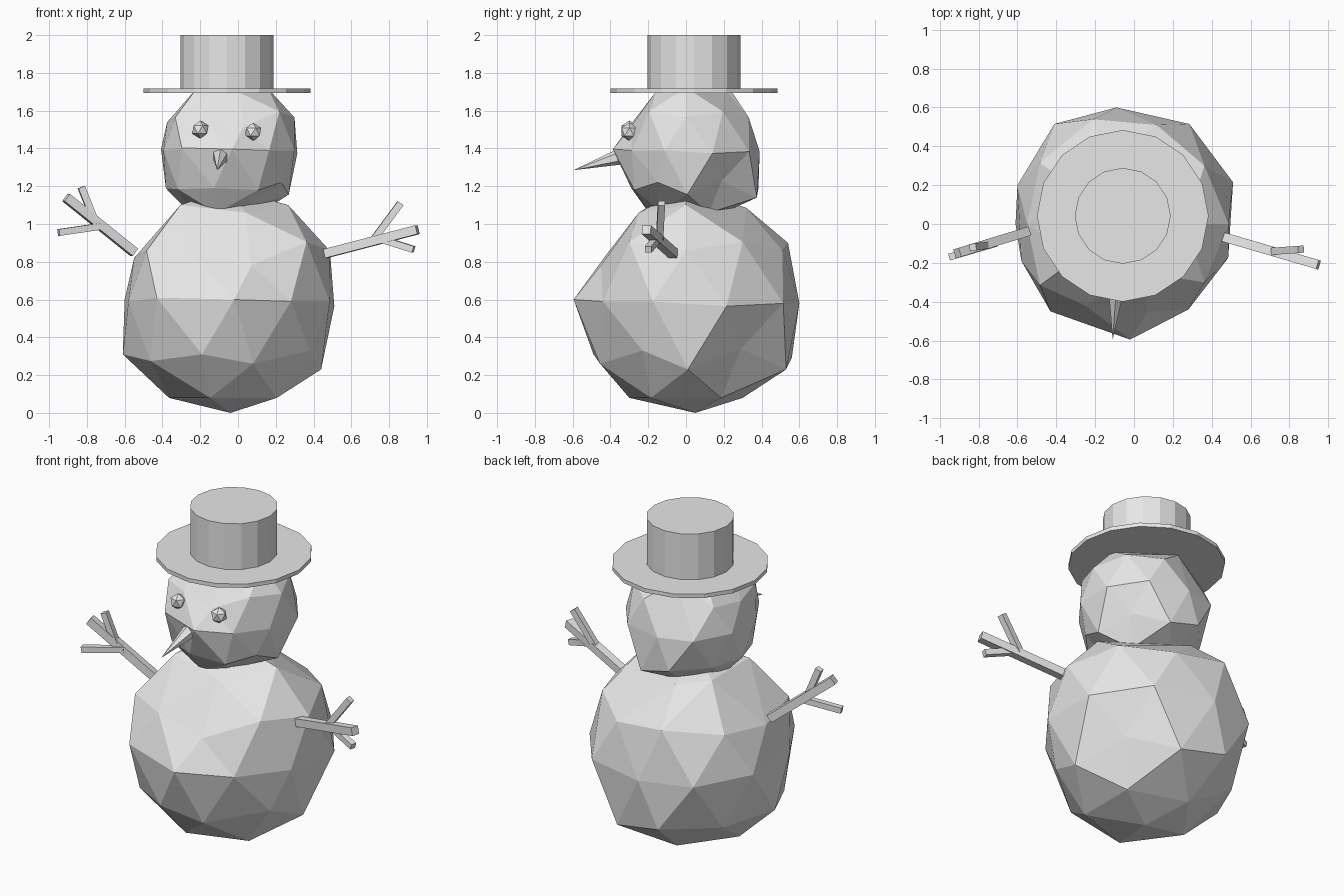
import bpy
from mathutils import Vector

if "Cube" in bpy.data.objects:
    bpy.data.objects.remove(bpy.data.objects["Cube"], do_unlink=True)

grey = bpy.data.materials.new("plain_grey")
grey.use_nodes = True
COLOUR = (0.8, 0.8, 0.8, 1.0)
grey.diffuse_color = COLOUR
grey.node_tree.nodes["Principled BSDF"].inputs["Base Color"].default_value = COLOUR


def finish(name):
    ob = bpy.context.object
    ob.name = name
    ob.data.materials.append(grey)
    return ob


# Hand-packed dents and bumps: the nearest vertex of a 0.6 ball moves here
PACKED = [
    (.03, -.595, .01), (.33, -.44, 0), (-.38, -.45, .02),
    (.56, .215, -.025), (.335, .515, -.01), (-.04, .6, -.01),
    (.01, .05, -.59), (.49, .01, -.36), (-.56, 0, -.28),
    (-.50, 0, .23), (.15, .53, -.36), (.36, .29, -.25),
    (-.14, -.49, -.28), (.13, -.455, -.33), (.12, -.45, .19),
    (-.20, -.42, .25), (.09, -.25, .47), (-.36, .515, 0),
    (-.55, .20, .01), (-.53, -.19, 0), (.535, -.175, 0),
    (.43, -.23, -.26), (-.15, .56, -.30), (-.16, .54, .31),
    (-.10, .32, .495),
]
# Further shaping of the head only: chin drawn in, back of the head fuller
HEAD_PACKED = [
    (-.51, 0, -.31), (-.12, -.446, -.308), (.24, -.42, -.323),
    (.10, -.215, -.485), (.15, .577, -.385), (-.154, .59, -.308),
    (-.158, .57, .323), (-.097, .385, .46),
]


def snowball(name, centre, scale, packed):
    bpy.ops.mesh.primitive_ico_sphere_add(subdivisions=2, radius=0.6, location=centre)
    ob = finish(name)
    rest = [v.co.copy() for v in ob.data.vertices]
    for point in packed:
        p = Vector(point)
        i = min(range(len(rest)), key=lambda k: (rest[k] - p).length)
        ob.data.vertices[i].co = p
    for v in ob.data.vertices:
        v.co *= scale


def disc(name, radius, z0, z1):
    bpy.ops.mesh.primitive_cylinder_add(vertices=16, radius=radius, depth=z1 - z0,
                                        location=(-.058, .042, (z0 + z1) / 2))
    finish(name)


def rod(name, start, end, r0, r1, sides):
    # Straight tapered bar between two points
    a, b = Vector(start), Vector(end)
    bpy.ops.mesh.primitive_cone_add(vertices=sides, radius1=r0, radius2=r1,
                                    depth=(b - a).length, location=(a + b) / 2)
    ob = finish(name)
    if sides == 4:  # turn square bars so their sides face up and out
        for v in ob.data.vertices:
            x, y = v.co.x, v.co.y
            v.co.x, v.co.y = (x - y) * .7071, (x + y) * .7071
    ob.rotation_mode = 'QUATERNION'
    ob.rotation_quaternion = (b - a).to_track_quat('Z', 'Y')


# Body and head
snowball("body", (-.05, 0, .59), 1.0, PACKED)
snowball("head", (-.05, 0, 1.39), .65, PACKED + HEAD_PACKED)

# Hat
disc("hat_brim", .442, 1.693, 1.717)
disc("hat_crown", .247, 1.71, 2.0)

# Face
for name, place in (("right_eye", (-.20, -.30, 1.50)), ("left_eye", (.08, -.30, 1.488))):
    bpy.ops.mesh.primitive_ico_sphere_add(subdivisions=1, radius=.048, location=place)
    finish(name)
rod("nose", (-.09, -.32, 1.365), (-.11, -.595, 1.285), .048, 0, 6)

# Stick arms, each a main branch with two twigs
ARMS = {
    "left": [((.42, -.055, .832), (.95, -.21, .97)),
             ((.72, -.14, .92), (.86, -.13, 1.11)),
             ((.74, -.15, .925), (.93, -.20, .865))],
    "right": [((-.55, -.04, .85), (-.91, -.15, 1.14)),
              ((-.76, -.11, 1.02), (-.83, -.12, 1.195)),
              ((-.71, -.10, .99), (-.95, -.17, .955))],
}
for side, sticks in ARMS.items():
    for part, (a, b), r in zip(("arm", "upper_twig", "lower_twig"), sticks, (.034, .026, .025)):
        rod(f"{side}_{part}", a, b, r, r, 4)
